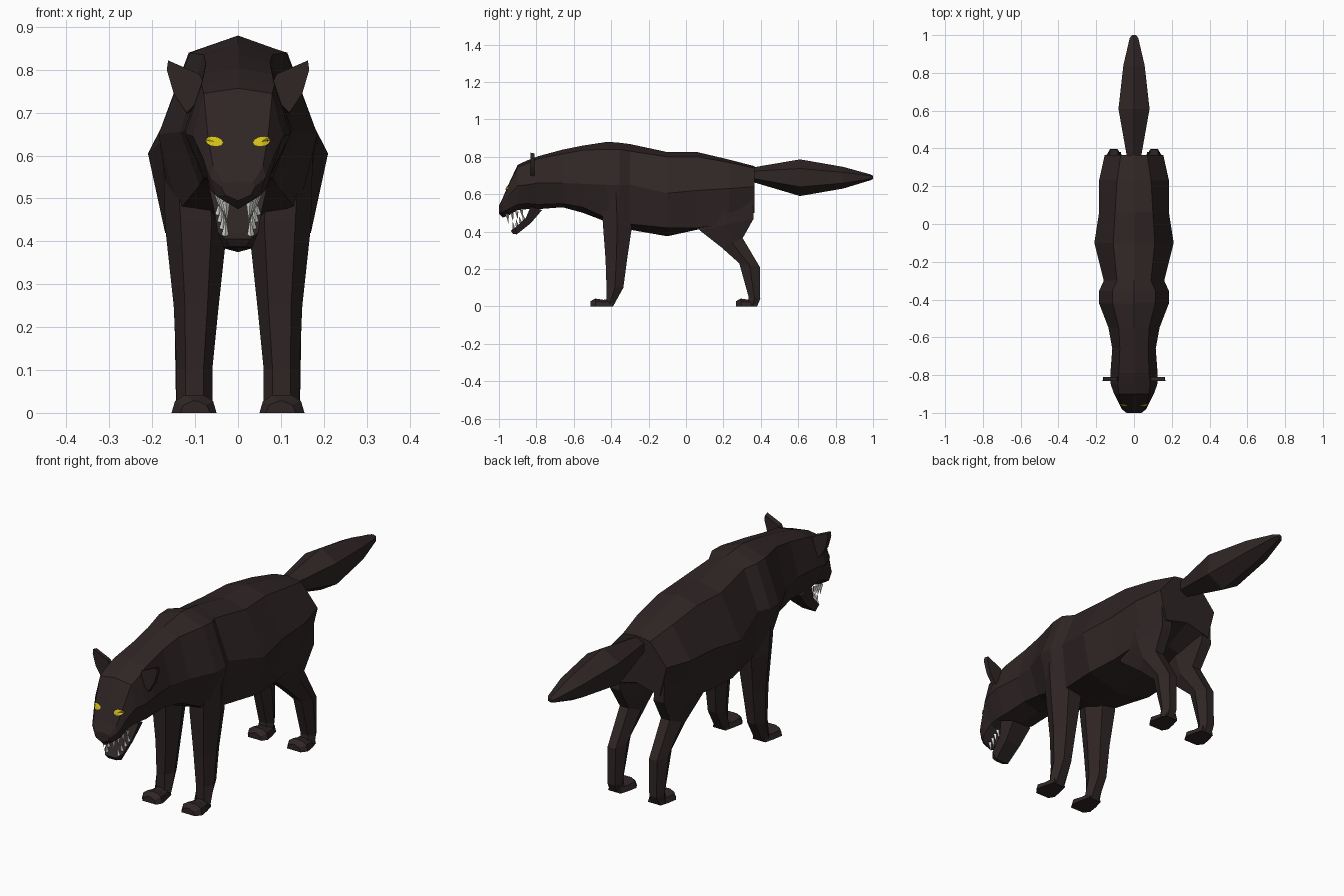
import bpy, bmesh, math
from mathutils import Vector


def material(name, colour):
    m = bpy.data.materials.new(name)
    m.diffuse_color = (*colour, 1)
    return m


FUR = material("dark_fur", (0.029, 0.0185, 0.0185))
YELLOW = material("yellow_eye", (0.65, 0.52, 0.01))
WHITE = material("white_tooth", (0.75, 0.75, 0.73))


def finish(name, bm, mat):
    bmesh.ops.remove_doubles(bm, verts=bm.verts, dist=1e-5)
    bmesh.ops.recalc_face_normals(bm, faces=bm.faces)
    me = bpy.data.meshes.new(name)
    bm.to_mesh(me)
    bm.free()
    me.materials.append(mat)
    ob = bpy.data.objects.new(name, me)
    bpy.context.collection.objects.link(ob)
    return ob


def loft(name, rings, mat=FUR):
    """Skin closed rings of equal length and cap both ends."""
    bm = bmesh.new()
    rows = [[bm.verts.new(p) for p in r] for r in rings]
    n = len(rows[0])
    for a, b in zip(rows, rows[1:]):
        for i in range(n):
            j = (i + 1) % n
            bm.faces.new((a[i], a[j], b[j], b[i]))
    bm.faces.new(rows[0])
    bm.faces.new(rows[-1])
    return finish(name, bm, mat)


def mirrored(half):
    """Complete a half ring that starts and ends on the centre line."""
    return half + [(-x, y, z) for x, y, z in half[-2:0:-1]]


def flip(rings, s):
    return [[(s * x, y, z) for x, y, z in r] for r in rings]


def section(y, top, sx, sz, w, wz, lx, lz, bot):
    return mirrored([(0, y, top), (sx, y, sz), (w, y, wz), (lx, y, lz), (0, y, bot)])


# Torso: y, top z, upper corner, widest corner, lower corner, bottom z
torso = [
    (0.365, 0.75, 0.07, 0.74, 0.155, 0.64, 0.12, 0.50, 0.53),
    (0.23, 0.785, 0.09, 0.77, 0.185, 0.63, 0.15, 0.44, 0.47),
    (0.06, 0.825, 0.10, 0.80, 0.185, 0.62, 0.16, 0.42, 0.41),
    (-0.10, 0.825, 0.11, 0.80, 0.21, 0.605, 0.17, 0.42, 0.375),
    (-0.30, 0.868, 0.09, 0.83, 0.16, 0.65, 0.14, 0.44, 0.41),
    (-0.355, 0.875, 0.115, 0.84, 0.185, 0.65, 0.155, 0.45, 0.43),
    (-0.42, 0.88, 0.112, 0.84, 0.185, 0.65, 0.14, 0.47, 0.45),
    (-0.55, 0.86, 0.08, 0.835, 0.135, 0.655, 0.09, 0.53, 0.50),
    (-0.66, 0.838, 0.075, 0.815, 0.115, 0.66, 0.08, 0.55, 0.53),
]
loft("torso", [section(*s) for s in torso])

# Neck, skull and muzzle
head = [
    torso[-1],
    (-0.79, 0.803, 0.08, 0.79, 0.125, 0.66, 0.08, 0.545, 0.52),
    (-0.85, 0.78, 0.085, 0.765, 0.123, 0.65, 0.075, 0.55, 0.52),
    (-0.90, 0.757, 0.08, 0.745, 0.105, 0.645, 0.07, 0.545, 0.515),
    (-0.95, 0.65, 0.07, 0.645, 0.08, 0.59, 0.065, 0.52, 0.485),
    (-0.98, 0.58, 0.058, 0.575, 0.065, 0.55, 0.05, 0.505, 0.475),
    (-1.00, 0.54, 0.035, 0.537, 0.04, 0.528, 0.03, 0.508, 0.495),
]
skull = loft("head", [section(*s) for s in head])

# Open lower jaw
jaw = [((-0.83, 0.535), (-0.77, 0.515), 0.07), ((-0.855, 0.475), (-0.83, 0.445), 0.056),
       ((-0.915, 0.42), (-0.905, 0.385), 0.047), ((-0.937, 0.405), (-0.925, 0.388), 0.028)]
loft("lower_jaw", [mirrored([(0, *u), (w, *u), (w * 0.7, *l), (0, *l)]) for u, l, w in jaw])

# Tail
tail = [(0.34, 0.705, 0.04, 0.035), (0.61, 0.688, 0.095, 0.098),
        (0.84, 0.688, 0.065, 0.058), (0.985, 0.69, 0.026, 0.016), (1.0, 0.69, 0.012, 0.008)]
loft("tail", [[(w * math.sin(k * math.pi / 3), y, z + h * math.cos(k * math.pi / 3) )
               for k in range(6)] for y, z, w, h in tail])


def limb_ring(front, back, x0, x1):
    """Six-sided ring between a front and a back (y, z) point."""
    q = (x1 - x0) * 0.25
    mid = ((front[0] + back[0]) / 2, (front[1] + back[1]) / 2)
    return [(x0 + q, *front), (x1 - q, *front), (x1, *mid),
            (x1 - q, *back), (x0 + q, *back), (x0, *mid)]


FRONT_LEG = [((-0.45, 0.62), (-0.30, 0.62), 0.05, 0.175),
             ((-0.445, 0.45), (-0.29, 0.42), 0.025, 0.17),
             ((-0.43, 0.25), (-0.315, 0.25), 0.045, 0.15),
             ((-0.425, 0.10), (-0.335, 0.10), 0.06, 0.143),
             ((-0.425, 0.03), (-0.39, 0.0), 0.06, 0.143)]
BACK_LEG = [((0.04, 0.50), (0.355, 0.62), 0.07, 0.165),
            ((0.075, 0.405), (0.362, 0.47), 0.06, 0.165),
            ((0.19, 0.315), (0.303, 0.365), 0.06, 0.152),
            ((0.285, 0.23), (0.395, 0.21), 0.065, 0.148),
            ((0.335, 0.05), (0.397, 0.04), 0.07, 0.145),
            ((0.33, 0.01), (0.38, 0.0), 0.07, 0.145)]


def paw(y0, y1):
    """Low paw with a rounded toe; y0 is the toe end."""
    rings = []
    for y, x0, x1, h in ((y0, 0.065, 0.135, 0.028), (y0 + 0.025, 0.05, 0.155, 0.042),
                         (y0 + 0.07, 0.058, 0.148, 0.035), (y1, 0.07, 0.135, 0.045)):
        rings.append([(x0, y, 0), (x1, y, 0), (x1 - 0.008, y, h * 0.65),
                      (x1 - 0.03, y, h), (x0 + 0.03, y, h), (x0 + 0.008, y, h * 0.65)])
    return rings


def tooth(bm, base, tip, r=0.009):
    """Four-sided spike."""
    ring = [bm.verts.new((base[0] + r * a, base[1] + r * b, base[2]))
            for a, b in ((1, 0), (0, 1), (-1, 0), (0, -1))]
    point = bm.verts.new(tip)
    for i in range(4):
        bm.faces.new((ring[i], ring[(i + 1) % 4], point))
    bm.faces.new(ring)


for s, side in ((1, "left"), (-1, "right")):
    loft("front_leg_" + side, flip([limb_ring(*r) for r in FRONT_LEG], s))
    loft("back_leg_" + side, flip([limb_ring(*r) for r in BACK_LEG], s))
    loft("front_paw_" + side, flip(paw(-0.51, -0.39), s))
    loft("back_paw_" + side, flip(paw(0.268, 0.38), s))

    # Thin upright ear
    outline = [(0.07, 0.75), (0.09, 0.79), (0.163, 0.822), (0.166, 0.80), (0.15, 0.745), (0.12, 0.70)]
    loft("ear_" + side, flip([[(x, -0.832, z) for x, z in outline],
                              [(x * 0.985, -0.81, z - 0.004) for x, z in outline]], s))

    # Eye plate laid onto the face
    bm = bmesh.new()
    pts = []
    for k in range(10):
        a = k * math.tau / 10
        x, z = 0.021 * math.cos(a), 0.012 * math.sin(a)
        origin = Vector((s * (0.055 + x), -1.5, 0.632 + z + 0.12 * x))
        hit, loc, normal, _ = skull.ray_cast(origin, Vector((0, 1, 0)))
        pts.append(bm.verts.new(loc + Vector((0, -0.005, 0.001))))
    centre = skull.ray_cast(Vector((s * 0.055, -1.5, 0.632)), Vector((0, 1, 0)))[1]
    hub = bm.verts.new(centre + Vector((0, -0.007, 0.001)))
    for i in range(10):
        bm.faces.new((pts[i], pts[(i + 1) % 10], hub))
    finish("eye_" + side, bm, YELLOW)

    # Upper and lower teeth
    bm = bmesh.new()
    for i in range(4):
        t = i / 3
        x, y, z = s * (0.03 + 0.015 * t), -0.92 + 0.055 * t, 0.412 + 0.05 * t
        tooth(bm, (x, y, z), (x * 0.95, y - 0.008, z + 0.045 - 0.012 * t))
        x, y, z = s * (0.028 + 0.02 * t), -0.955 + 0.075 * t, 0.493 + 0.022 * t
        tooth(bm, (x, y, z), (x * 0.9, y + 0.005, z - 0.05 + 0.012 * t))
    finish("teeth_" + side, bm, WHITE)
